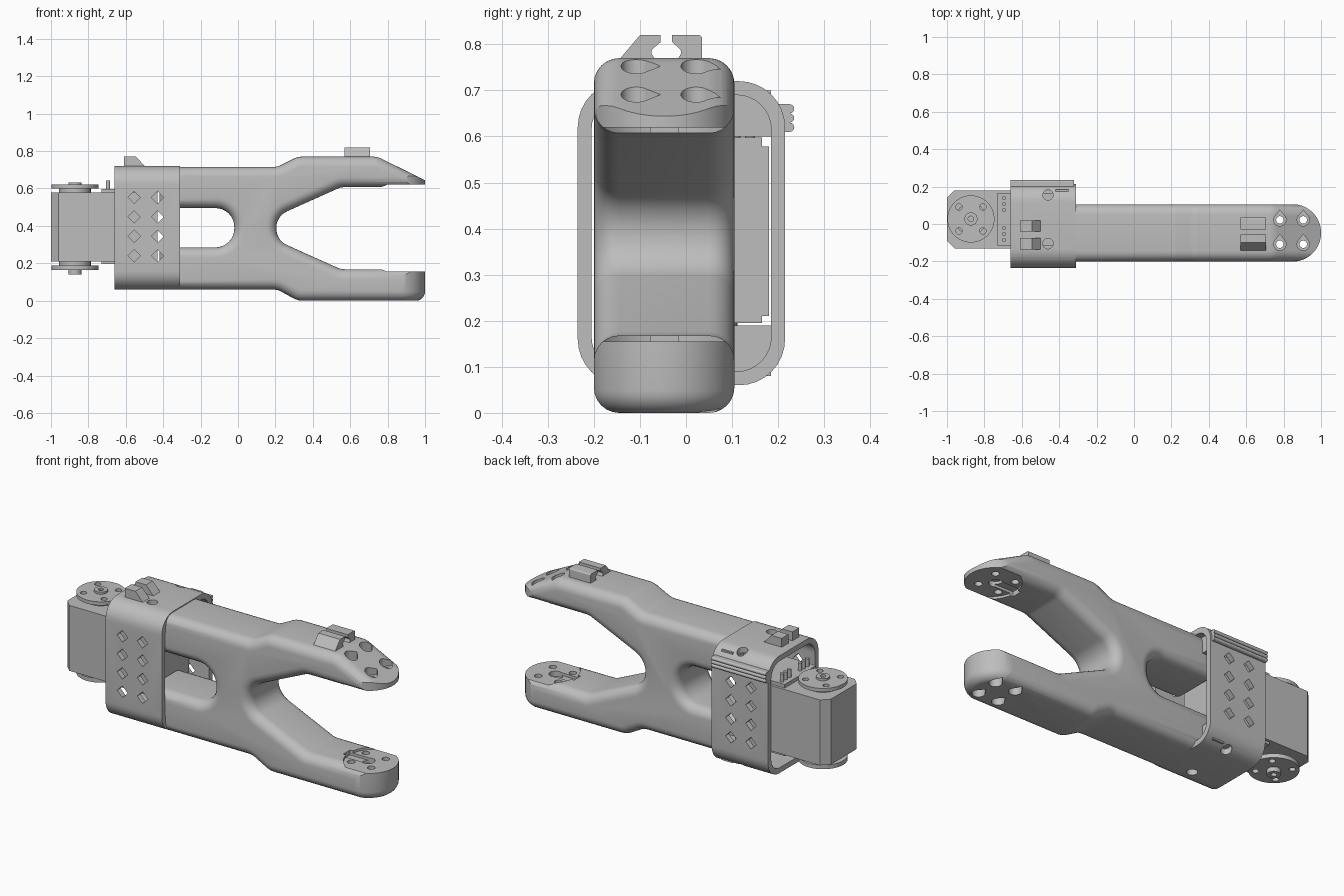
import bpy, bmesh, math
from mathutils import Vector

if "Cube" in bpy.data.objects:
    bpy.data.objects.remove(bpy.data.objects["Cube"])

grey = bpy.data.materials.new("plain_grey")
grey.use_nodes = True
GREY = (0.51, 0.51, 0.51, 1)
grey.diffuse_color = GREY
grey.node_tree.nodes["Principled BSDF"].inputs["Base Color"].default_value = GREY

MAP = {"x": lambda u, v, w: (w, u, v),
       "y": lambda u, v, w: (u, w, v),
       "z": lambda u, v, w: (u, v, w)}


def fillet(corners, steps=8):
    """Round each (u, v, radius) corner of a closed outline."""
    out = []
    for i, (u, v, r) in enumerate(corners):
        p = Vector((u, v))
        if not r:
            out.append(p)
            continue
        a = (Vector(corners[i - 1][:2]) - p).normalized()
        b = (Vector(corners[(i + 1) % len(corners)][:2]) - p).normalized()
        half = a.angle(b) / 2
        centre = p + (a + b).normalized() * (r / math.sin(half))
        start = p + a * (r / math.tan(half)) - centre
        end = p + b * (r / math.tan(half)) - centre
        sweep = math.pi - 2 * half
        for k in range(steps + 1):
            t = k / steps
            out.append(centre + (start * math.sin((1 - t) * sweep)
                                 + end * math.sin(t * sweep)) / math.sin(sweep))
    return out


def inset(outline, d):
    """Move every side of an outline inward by d, keeping mitred corners."""
    pts = [Vector(p) for p in outline]
    area = sum(pts[i - 1].cross(pts[i]) for i in range(len(pts)))
    side = 1 if area > 0 else -1
    out = []
    for i, p in enumerate(pts):
        a = (p - pts[i - 1]).normalized()
        b = (pts[(i + 1) % len(pts)] - p).normalized()
        na, nb = Vector((-a.y, a.x)) * side, Vector((-b.y, b.x)) * side
        out.append(p + (na + nb) * (d / (1 + na.dot(nb))))
    return out


def rect(u0, v0, u1, v1, r=0):
    return fillet([(u0, v0, r), (u1, v0, r), (u1, v1, r), (u0, v1, r)])


def circle(u, v, r, n=32):
    return [(u + r * math.cos(math.tau * k / n), v + r * math.sin(math.tau * k / n))
            for k in range(n)]


def teardrop(u, v, r):
    arc = [math.radians(135 + 270 * k / 20) for k in range(21)]
    return [(u + r * math.cos(a), v + r * math.sin(a)) for a in arc] + [(u, v + r * 1.6)]


def prism(name, outline, axis, lo, hi, round_lo=0, round_hi=0):
    """Extrude an outline along an axis, optionally rounding its end rims."""
    def rim(radius):
        if not radius:
            return [(0, 0)]
        angles = [math.pi / 2 * k / 6 for k in range(7)]
        return [(radius * (1 - math.sin(a)), radius * (1 - math.cos(a))) for a in angles]

    levels = [(d, lo + h) for d, h in rim(round_lo)]
    levels += [(d, hi - h) for d, h in reversed(rim(round_hi))]
    bm = bmesh.new()
    rings = [[bm.verts.new(MAP[axis](p[0], p[1], w)) for p in (inset(outline, d) if d else outline)]
             for d, w in levels]
    bm.faces.new(rings[0])
    bm.faces.new(rings[-1])
    n = len(outline)
    for r0, r1 in zip(rings, rings[1:]):
        for i in range(n):
            j = (i + 1) % n
            bm.faces.new((r0[i], r0[j], r1[j], r1[i]))
    bmesh.ops.recalc_face_normals(bm, faces=bm.faces)
    if bm.calc_volume(signed=True) < 0:
        bmesh.ops.reverse_faces(bm, faces=bm.faces)
    mesh = bpy.data.meshes.new(name)
    bm.to_mesh(mesh)
    bm.free()
    mesh.materials.append(grey)
    obj = bpy.data.objects.new(name, mesh)
    bpy.context.collection.objects.link(obj)
    return obj


def activate(obj):
    bpy.ops.object.select_all(action="DESELECT")
    obj.select_set(True)
    bpy.context.view_layer.objects.active = obj


def boolean(obj, tools, operation="DIFFERENCE"):
    for tool in tools:
        tool.hide_render = True
        activate(obj)
        mod = obj.modifiers.new("cut", "BOOLEAN")
        mod.operation, mod.solver, mod.object = operation, "EXACT", tool
        bpy.ops.object.modifier_apply(modifier=mod.name)
        bpy.data.objects.remove(tool)


# Forked arm: side profile with soft rims, clipped to rounded fingertips
MID = -0.0475
profile = fillet([
    (-0.42, 0.715, 0), (0.21, 0.715, 0.1), (0.32, 0.77, 0.1), (0.745, 0.77, 0.1),
    (1.075, 0.607, 0), (0.55, 0.607, 0.1), (0.205, 0.452, 0.096),
    (0.205, 0.323, 0.096), (0.55, 0.168, 0.1), (1.2, 0.168, 0), (1.2, 0, 0),
    (0.32, 0, 0.1), (0.21, 0.06, 0.1), (-0.42, 0.06, 0), (-0.42, 0.285, 0),
    (-0.02, 0.285, 0.1), (-0.02, 0.495, 0.1), (-0.42, 0.495, 0)])
arm = prism("forked_arm", profile, "y", -0.2, 0.105, 0.055, 0.055)
R = 0.1535
plan = fillet([(-0.6, MID - R, 0), (1, MID - R, R - 0.001),
               (1, MID + R, R - 0.001), (-0.6, MID + R, 0)], 20)
boolean(arm, [prism("tip_clip", plan, "z", -0.001, 0.9, 0.05)], "INTERSECT")

# Horn seats, slots and screw holes in the fingertips
TIP = 0.845
cuts = [prism("seat", circle(0.885, MID, 0.16, 48), "z", 0.155, 0.62),
        prism("slot", rect(0.71, MID - 0.03, TIP, MID + 0.03), "z", 0.14, 0.635),
        prism("centre_hole", circle(TIP, MID, 0.035), "z", 0.125, 0.65)]
for x in (0.78, 0.905):
    for y in (-0.108, 0.022):
        cuts += [prism("screw_hole", circle(x, y, 0.02, 20), "z", -0.1, 1),
                 prism("low_sink", teardrop(x, y, 0.033), "z", -0.1, 0.08),
                 prism("high_sink", teardrop(x, y, 0.033), "z", 0.66, 1)]
boolean(arm, cuts)

# Collar sleeve around the motor, with diamond vents and screw holes
collar = prism("collar", rect(-0.235, 0.06, 0.215, 0.72, 0.1), "x", -0.66, -0.31)
cuts = [prism("hollow", rect(-0.205, 0.09, 0.185, 0.69, 0.075), "x", -0.8, -0.2)]
D = 0.033
for x in (-0.555, -0.43):
    for row in range(4):
        z = 0.24 + 0.104 * row
        diamond = [(x - D, z), (x, z - D), (x + D, z), (x, z + D)]
        cuts.append(prism("vent", diamond, "y", -0.5, 0.5))
for y in (-0.105, 0.155):
    cuts.append(prism("collar_hole", circle(-0.46, y, 0.028), "z", 0, 1))
boolean(collar, cuts)

# Inner mounting blocks and the grip ridges on the back
prism("lower_mount", rect(0.09, 0.08, 0.185, 0.19), "x", -0.42, -0.35)
prism("upper_mount", rect(0.09, 0.6, 0.185, 0.7), "x", -0.42, -0.35)
prism("ridge_base", rect(0.19, 0.61, 0.225, 0.67), "x", -0.66, -0.32)
for k in range(3):
    prism("grip_ridge", circle(0.225, 0.62 + 0.02 * k, 0.01, 12), "x", -0.66, -0.32)

# Cable hooks on the collar and on the upper finger
wedge = [(-0.61, 0.71), (-0.49, 0.71), (-0.545, 0.77), (-0.61, 0.77)]
for y in (-0.135, -0.04):
    prism("collar_hook", wedge, "y", y, y + 0.06)
front_hook = fillet([(-0.155, 0.755, 0), (-0.06, 0.755, 0), (-0.078, 0.785, 0.01),
                     (-0.055, 0.805, 0), (-0.055, 0.82, 0), (-0.1, 0.82, 0)])
back_hook = fillet([(-0.025, 0.755, 0), (0.035, 0.755, 0), (0.035, 0.82, 0.008),
                    (-0.03, 0.82, 0), (-0.03, 0.805, 0), (-0.008, 0.785, 0.01)])
prism("front_finger_hook", front_hook, "x", 0.57, 0.705)
prism("back_finger_hook", back_hook, "x", 0.57, 0.705)

# Motor body with chamfered outer corners
motor = [(-0.96, -0.13), (-0.43, -0.13), (-0.43, 0.18), (-0.96, 0.18),
         (-1, 0.14), (-1, -0.09)]
prism("motor_body", motor, "z", 0.21, 0.578)
prism("motor_end_cap", rect(-0.73, -0.115, -0.43, 0.165), "z", 0.195, 0.598)

# Output horns, hubs and their screw holes above and below the motor
HX, HY = -0.872, 0.027
for name, disc, neck, hub in (("upper", (0.6, 0.62), (0.57, 0.605), (0.61, 0.632)),
                              ("lower", (0.165, 0.188), (0.183, 0.22), (0.14, 0.17))):
    horn = prism(name + "_horn", circle(HX, HY, 0.126, 48), "z", *disc)
    boolean(horn, [prism("horn_hole", circle(HX + a, HY + b, 0.017, 16), "z", 0, 1)
                   for a in (-0.064, 0.064) for b in (-0.064, 0.064)])
    prism(name + "_horn_neck", circle(HX, HY, 0.085), "z", *neck)
    hub_obj = prism(name + "_hub", circle(HX, HY, 0.035), "z", *hub)
    boolean(hub_obj, [prism("hub_hole", circle(HX, HY, 0.015, 16), "z", 0, 1)])

# Connector pins on top of the motor
for start in (-0.085, 0.075):
    for k in range(3):
        prism("connector_pin", circle(-0.695, start + 0.032 * k, 0.011, 12), "z", 0.59, 0.642)

# Smooth the rounded surfaces, keeping hard edges sharp
for obj in list(bpy.context.scene.objects):
    if obj.type == "MESH":
        activate(obj)
        bpy.ops.object.shade_smooth_by_angle(angle=math.radians(28))
